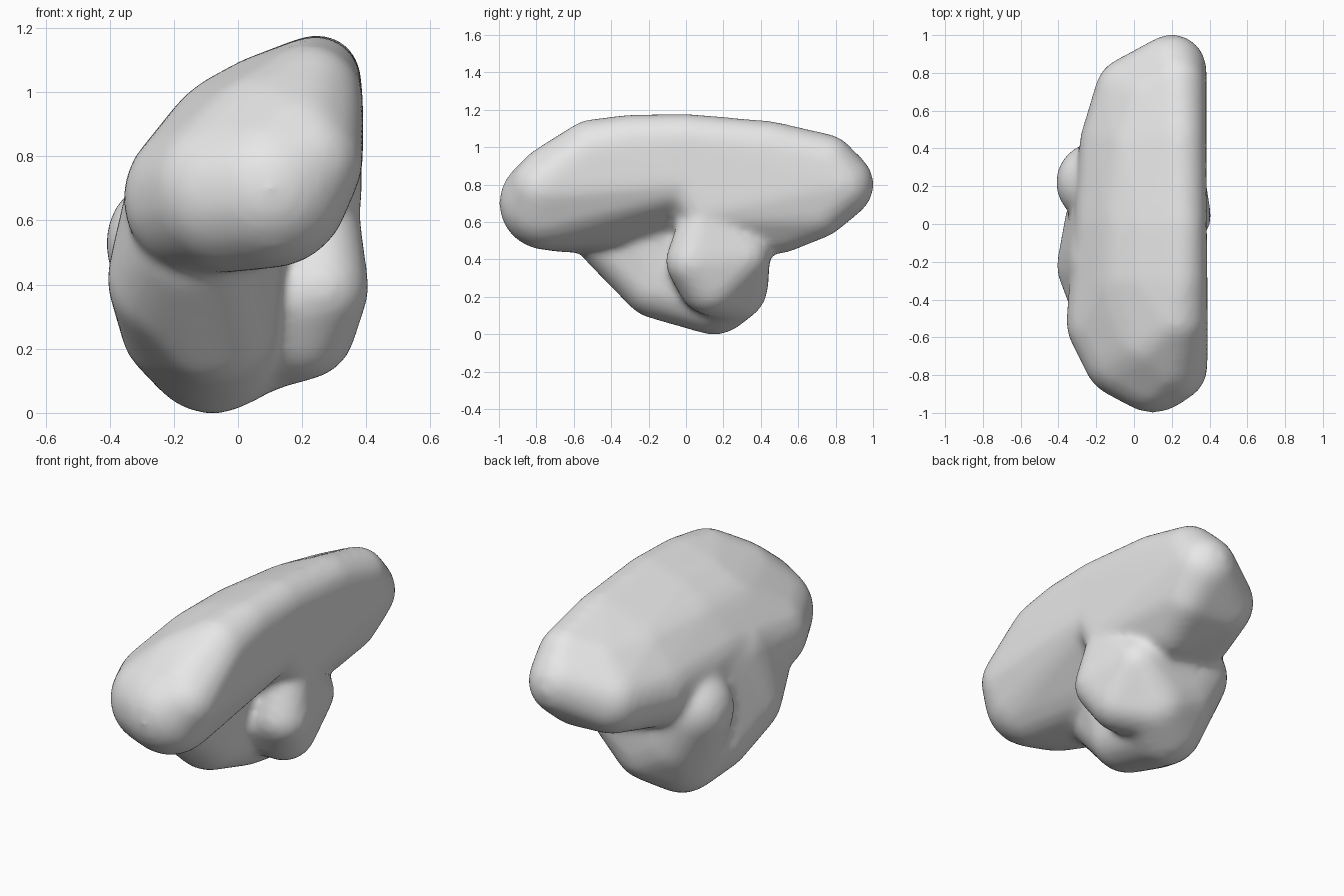
import bpy
import bmesh
from mathutils import Vector

default_cube = bpy.data.objects.get("Cube")
if default_cube:
    bpy.data.objects.remove(default_cube, do_unlink=True)

# Each lobe is the rounded hull around a few balls: x, y, z, radius
# The crown section is shared by the front and rear lobes
crown = [
    (.245, 0, 1.04, .14), (.1, 0, .93, .19), (0, 0, .83, .23),
    (-.07, 0, .71, .25), (.25, 0, .82, .135),
]
front_lobe = crown + [
    (.24, -.3, 1.03, .145), (.1, -.3, .92, .2), (-.07, -.3, .71, .25),
    (0, -.3, .82, .24), (.22, -.5, .98, .17), (.02, -.46, .8, .24),
    (.1, -.6, .83, .24), (.18, -.7, .82, .2), (.1, -.75, .7, .25),
    (.21, -.76, .78, .18), (-.03, -.68, .69, .25), (-.12, -.52, .67, .24),
    (.25, -.6, .92, .14),
]
rear_lobe = crown + [
    (.24, .45, 1, .14), (.23, .75, .92, .15), (.2, .82, .8, .185),
    (.2, .7, .67, .16), (.15, .5, .59, .16), (.25, .1, .66, .135),
    (-.01, .69, .72, .2), (-.06, .42, .7, .23), (.03, .42, .83, .21),
    (.1, .65, .83, .2),
]
lower_lobe = [
    (-.14, -.38, .53, .21), (-.19, -.22, .42, .22), (-.17, 0, .28, .2),
    (-.08, .15, .215, .22), (-.1, -.2, .68, .25), (-.08, 0, .65, .25),
    (-.04, -.22, .55, .18), (-.08, -.15, .28, .2),
]
rear_bulge = [
    (-.2, .22, .53, .215), (-.08, .15, .215, .22), (.05, .24, .26, .2),
    (0, .2, .65, .2), (.22, .3, .42, .15), (-.1, .22, .35, .22),
]
inner_bulge = [
    (.26, .04, .39, .15), (.2, .13, .27, .17), (.05, .24, .26, .2),
    (.22, .3, .42, .15), (.25, .1, .62, .13), (0, .15, .3, .2),
]


def unit_ball():
    ball = bmesh.new()
    bmesh.ops.create_icosphere(ball, subdivisions=3, radius=1)
    points = [vert.co.copy() for vert in ball.verts]
    ball.free()
    return points


def add_hull(target, balls, directions):
    """Add the convex hull around the balls to the target mesh."""
    hull = bmesh.new()
    for x, y, z, radius in balls:
        for direction in directions:
            hull.verts.new(Vector((x, y, z)) + direction * radius)
    bmesh.ops.convex_hull(hull, input=list(hull.verts))
    loose = [vert for vert in hull.verts if not vert.link_faces]
    bmesh.ops.delete(hull, geom=loose, context="VERTS")
    bmesh.ops.recalc_face_normals(hull, faces=list(hull.faces))
    part = bpy.data.meshes.new("lobe_part")
    hull.to_mesh(part)
    hull.free()
    target.from_mesh(part)
    bpy.data.meshes.remove(part)


# Gather all lobes in one mesh
directions = unit_ball()
body = bmesh.new()
for lobe in (front_lobe, rear_lobe, lower_lobe, rear_bulge, inner_bulge):
    add_hull(body, lobe, directions)
lobes = bpy.data.meshes.new("lobes")
body.to_mesh(lobes)
body.free()
lobed_body = bpy.data.objects.new("lobed_body", lobes)
bpy.context.collection.objects.link(lobed_body)

# Fuse the lobes into one skin and soften the seams
fuse = lobed_body.modifiers.new("fuse", "REMESH")
fuse.mode = "VOXEL"
fuse.voxel_size = .02
fuse.use_smooth_shade = True
soften = lobed_body.modifiers.new("soften", "SMOOTH")
soften.factor = .5
soften.iterations = 14

# Plain grey surface
grey = bpy.data.materials.new("plain_grey")
grey.use_nodes = True
grey.diffuse_color = (.8, .8, .8, 1)
shader = next(n for n in grey.node_tree.nodes if n.type == "BSDF_PRINCIPLED")
shader.inputs["Base Color"].default_value = grey.diffuse_color
lobes.materials.append(grey)
